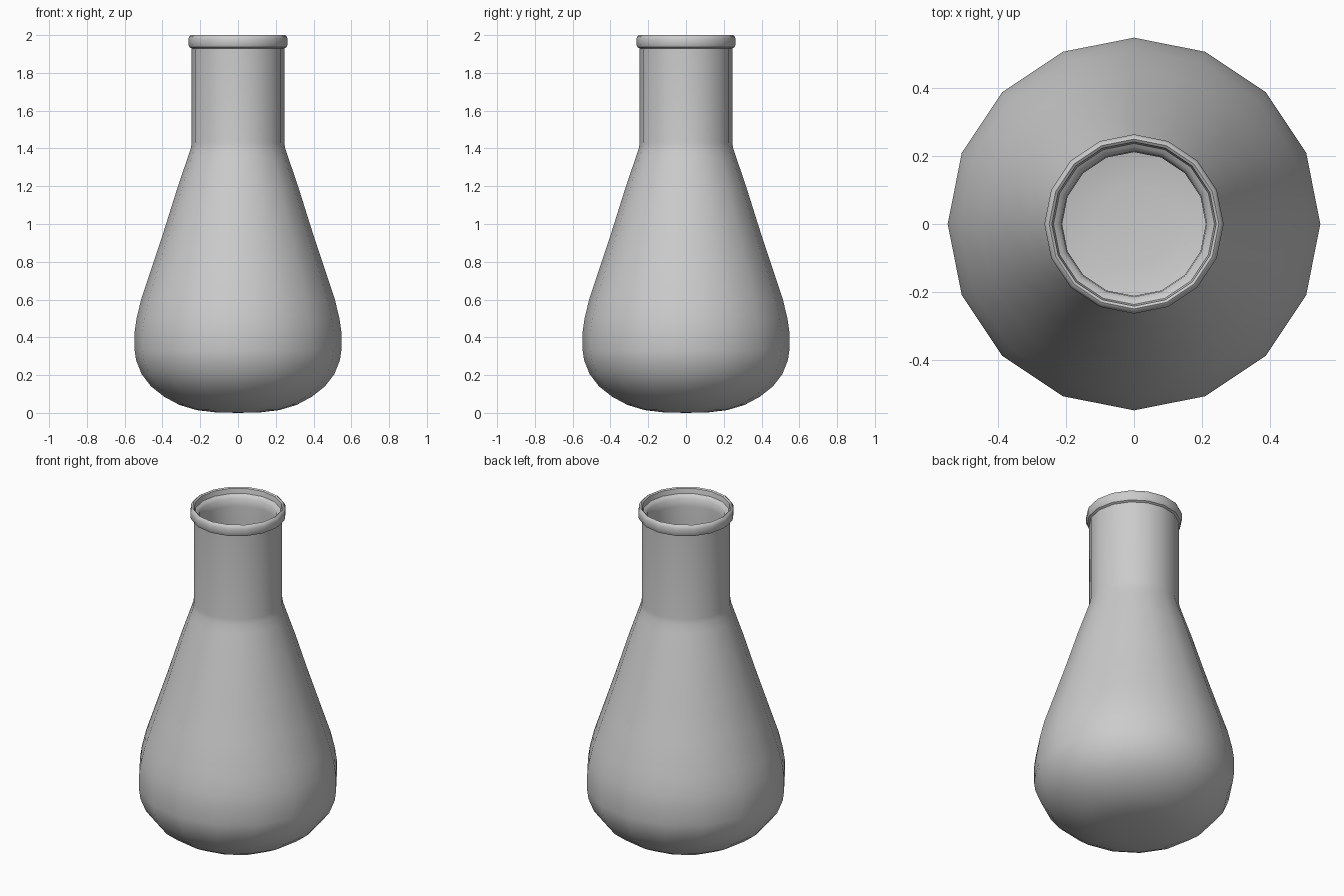
import bpy, bmesh, math

if "Cube" in bpy.data.objects:
    bpy.data.objects.remove(bpy.data.objects["Cube"])

SIDES = 16

# Outer wall, from the base centre up the body and neck
outer = [(0.12, 0.003), (0.22, 0.015), (0.31, 0.042), (0.39, 0.085),
         (0.46, 0.14), (0.51, 0.205), (0.54, 0.28), (0.547, 0.33), (0.547, 0.43),
         (0.537, 0.50), (0.513, 0.60), (0.453, 0.78), (0.387, 0.98),
         (0.318, 1.20), (0.265, 1.355), (0.25, 1.40), (0.245, 1.43), (0.245, 1.93)]

# Rolled lip with a small step inside it
lip = [(0.257, 1.936), (0.263, 1.95), (0.263, 1.98), (0.257, 1.995), (0.249, 2.0),
       (0.241, 1.994), (0.236, 1.965), (0.226, 1.958), (0.214, 1.945)]

# Inner wall, from the neck down to the floor
inner = [(0.211, 1.90), (0.211, 1.42), (0.23, 1.35), (0.283, 1.19),
         (0.352, 0.97), (0.418, 0.77), (0.478, 0.59), (0.512, 0.43),
         (0.512, 0.33), (0.478, 0.22), (0.43, 0.16), (0.36, 0.105),
         (0.28, 0.065), (0.20, 0.045), (0.12, 0.036)]


def lathe(name, profile, bottom, floor):
    """Spin the profile about z, closing both ends at centre points."""
    bm = bmesh.new()
    rings = []
    for r, z in profile:
        rings.append([bm.verts.new((r * math.cos(2 * math.pi * i / SIDES),
                                    r * math.sin(2 * math.pi * i / SIDES), z))
                      for i in range(SIDES)])
    for a, b in zip(rings, rings[1:]):
        for i in range(SIDES):
            j = (i + 1) % SIDES
            bm.faces.new((a[i], a[j], b[j], b[i]))
    for ring, z in ((rings[0], bottom), (rings[-1], floor)):
        c = bm.verts.new((0, 0, z))
        for i in range(SIDES):
            bm.faces.new((ring[i], ring[(i + 1) % SIDES], c))
    bmesh.ops.recalc_face_normals(bm, faces=bm.faces)
    mesh = bpy.data.meshes.new(name)
    bm.to_mesh(mesh)
    bm.free()
    obj = bpy.data.objects.new(name, mesh)
    bpy.context.collection.objects.link(obj)
    bpy.context.view_layer.objects.active = obj
    obj.select_set(True)
    bpy.ops.object.shade_smooth_by_angle(angle=math.radians(40))
    return obj


# Conical flask, one continuous shell
lathe("flask", outer + lip + inner, 0.0, 0.035)
